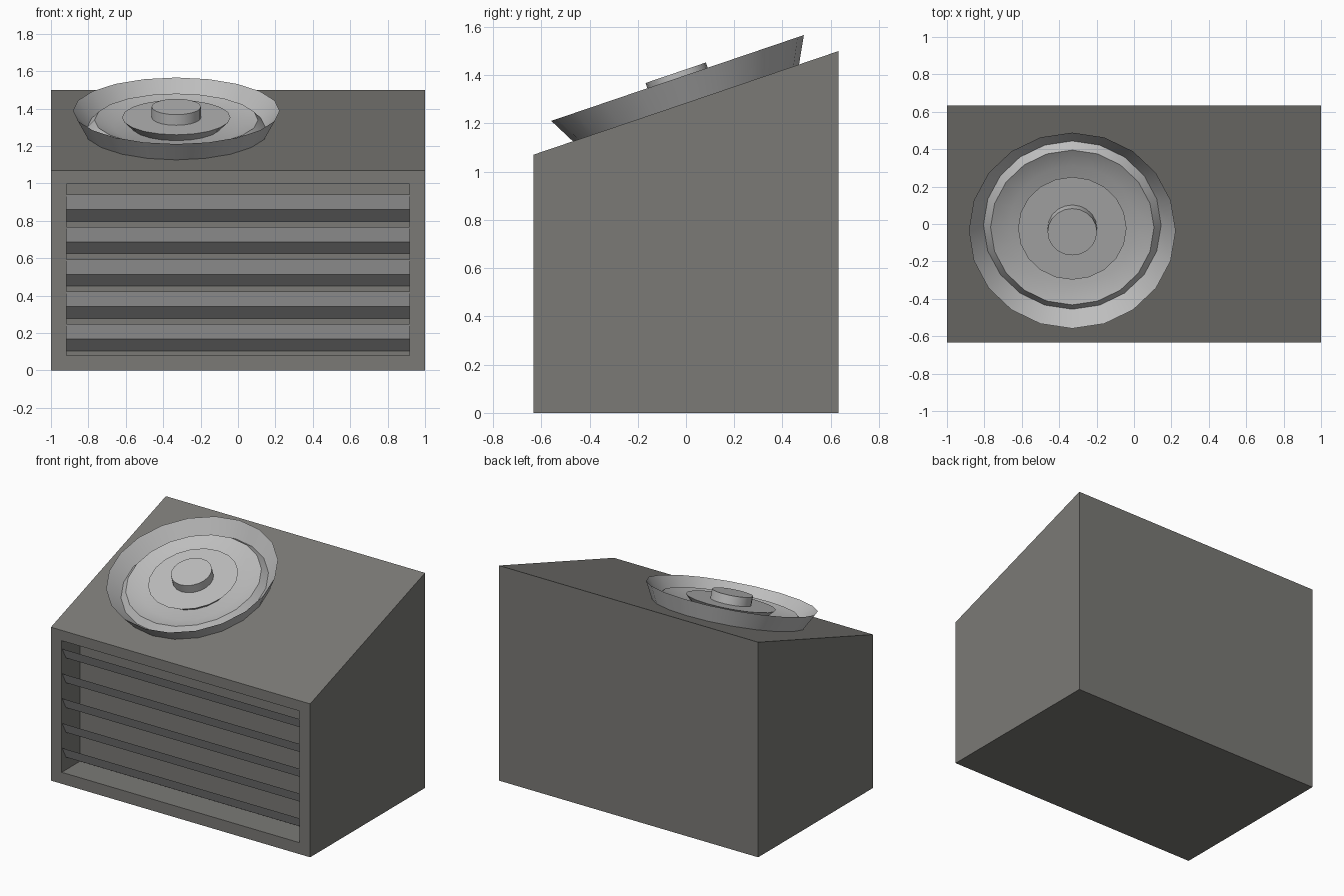
import bpy, bmesh, math
from mathutils import Matrix

if "Cube" in bpy.data.objects:
    bpy.data.objects.remove(bpy.data.objects["Cube"])

W, D = 1.0, 0.633           # half width, half depth
Z_FRONT, Z_BACK = 1.07, 1.5
TILT = math.atan2(Z_BACK - Z_FRONT, 2 * D)


def material(name, rgb):
    m = bpy.data.materials.new(name)
    m.diffuse_color = (*rgb, 1)
    m.use_nodes = True
    m.node_tree.nodes["Principled BSDF"].inputs["Base Color"].default_value = m.diffuse_color
    return m


body_grey = material("warm dark grey", (0.197, 0.193, 0.181))
dial_grey = material("light grey", (0.51, 0.51, 0.51))


def finish(bm, name, mat):
    bmesh.ops.recalc_face_normals(bm, faces=bm.faces)
    me = bpy.data.meshes.new(name)
    bm.to_mesh(me)
    bm.free()
    me.materials.append(mat)
    ob = bpy.data.objects.new(name, me)
    bpy.context.collection.objects.link(ob)
    return ob


def prism(profile, half):
    """Side profile (y, z) extruded across x."""
    bm = bmesh.new()
    face = bm.faces.new([bm.verts.new((-half, y, z)) for y, z in profile])
    ext = bmesh.ops.extrude_face_region(bm, geom=[face])
    bmesh.ops.translate(bm, vec=(2 * half, 0, 0),
                        verts=[g for g in ext["geom"] if isinstance(g, bmesh.types.BMVert)])
    bmesh.ops.recalc_face_normals(bm, faces=bm.faces)
    bm.normal_update()
    return bm


# Cabinet: sloped side profile with a recess in the front
bm = prism([(-D, 0), (D, 0), (D, Z_BACK), (-D, Z_FRONT)], W)
front = min(bm.faces, key=lambda f: f.normal.y)
bmesh.ops.inset_region(bm, faces=[front], thickness=0.08, use_even_offset=True)
for v in front.verts:
    v.co.x = math.copysign(0.917, v.co.x)
    v.co.z = 0.998 if v.co.z > 0.5 else 0.08
ext = bmesh.ops.extrude_face_region(bm, geom=[front])
bmesh.ops.translate(bm, vec=(0, 0.2, 0),
                    verts=[g for g in ext["geom"] if isinstance(g, bmesh.types.BMVert)])
if front.is_valid:
    bmesh.ops.delete(bm, geom=[front], context="FACES_ONLY")
finish(bm, "cabinet", body_grey)

# Bent louvre slats: high at the front, falling towards the back
for i in range(5):
    z = 0.94 - 0.173 * i
    slat = [(-D + 0.003, z), (-D + 0.046, z - 0.08), (-D + 0.195, z - 0.143)]
    finish(prism(slat, 0.916), f"slat_{i + 1}", dial_grey)


# Round parts, turned about the normal of the sloped top
def turned(name, profile, mat, steps=20):
    bm = bmesh.new()
    vs = [bm.verts.new((0, r, h)) for r, h in profile]
    es = [bm.edges.new(p) for p in zip(vs, vs[1:])]
    bmesh.ops.spin(bm, geom=vs + es, cent=(0, 0, 0), axis=(0, 0, 1),
                   angle=2 * math.pi, steps=steps, use_duplicate=False)
    bmesh.ops.remove_doubles(bm, verts=bm.verts, dist=0.0005)
    ob = finish(bm, name, mat)
    ob.matrix_world = (Matrix.Translation((-0.33, 0, (Z_FRONT + Z_BACK) / 2))
                       @ Matrix.Rotation(TILT, 4, "X"))
    bpy.ops.object.select_all(action="DESELECT")
    ob.select_set(True)
    bpy.context.view_layer.objects.active = ob
    bpy.ops.object.shade_smooth_by_angle(angle=math.radians(30))
    return ob


# Flared outer dish with a raised ring inside it
turned("outer_dish", [(0, 0.0), (0.495, 0.0), (0.553, 0.109), (0.475, 0.018),
                      (0.437, 0.058), (0.335, 0.02), (0, 0.02)], dial_grey)
# Centre disc with undercut edge
turned("centre_disc", [(0, 0.022), (0.24, 0.022), (0.29, 0.072), (0, 0.072)], dial_grey)
# Hub button
turned("hub_button", [(0.132, 0.07), (0.132, 0.132), (0, 0.132)], dial_grey)
